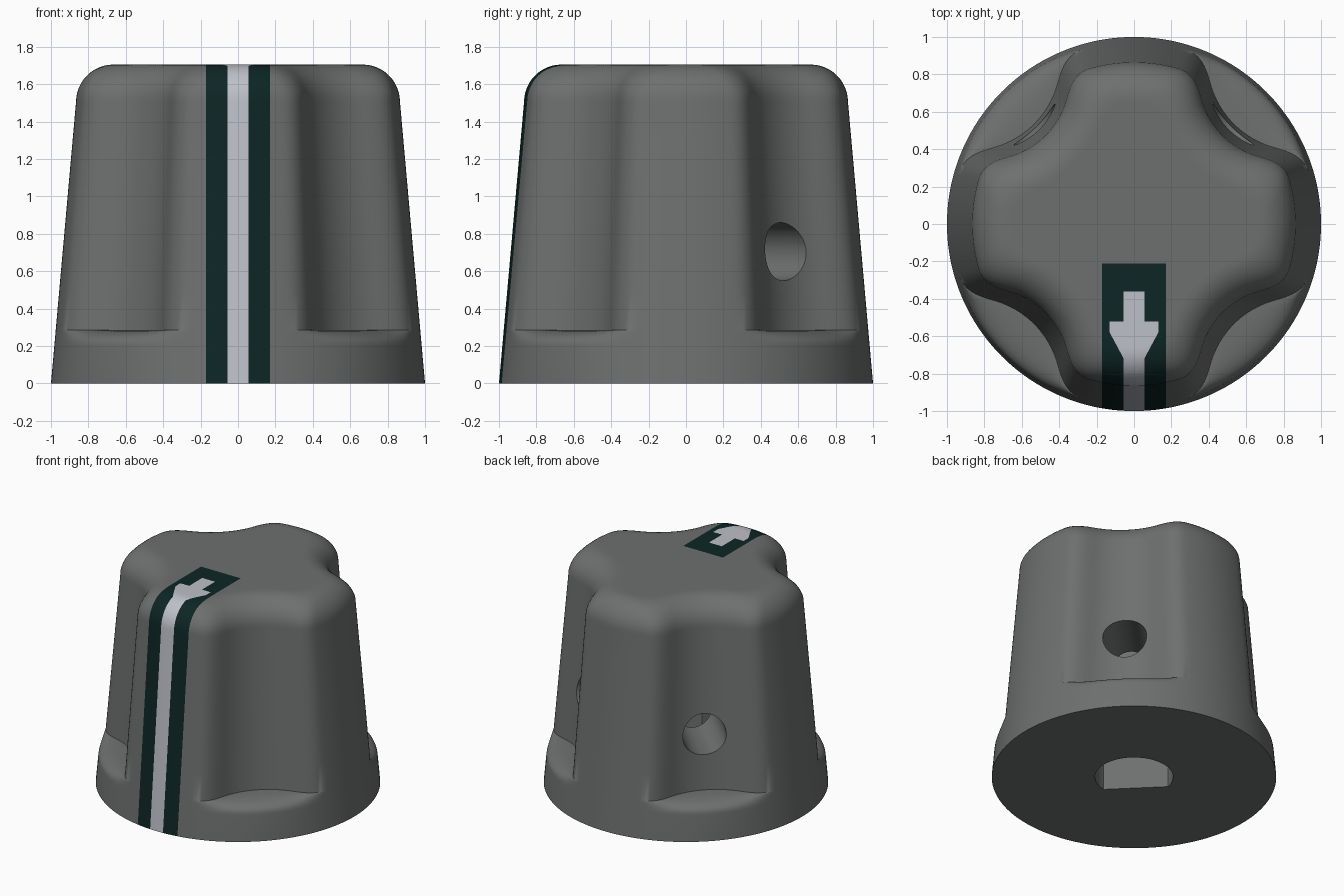
import bpy, bmesh, math
from mathutils import Vector, Matrix

if "Cube" in bpy.data.objects:
    bpy.data.objects.remove(bpy.data.objects["Cube"])

SEG = 256
LEDGE_LO, LEDGE_HI = 0.2, 0.285      # ledge under each finger scallop
SHOULDER, FILLET = 1.505, 0.2        # rounded top edge
SCALLOP_D, SCALLOP_R, BLEND = 1.275, 0.5, 0.13


def material(name, rgb):
    m = bpy.data.materials.new(name)
    m.diffuse_color = (*rgb, 1)
    m.use_nodes = True
    m.node_tree.nodes["Principled BSDF"].inputs["Base Color"].default_value = m.diffuse_color
    return m


MATS = [material("grey_plastic", (0.155, 0.162, 0.16)),
        material("dark_green_paint", (0.0037, 0.019, 0.018)),
        material("pale_grey_paint", (0.51, 0.53, 0.58))]


def taper(z):
    return 1 - 0.089 * min(z, SHOULDER)


def section(r, a):
    """Distance to the knob outline: unit circle minus a scallop, softly blended."""
    # a is the angle from the nearest scallop axis
    c = r - 1
    g = SCALLOP_R - math.hypot(r * math.cos(a) - SCALLOP_D, r * math.sin(a))
    h = max(BLEND - abs(c - g), 0) / BLEND
    return max(c, g) + h * h * BLEND / 4


def radius(ang, z, inset):
    a = (ang % (math.pi / 2)) - math.pi / 4
    s = taper(z)
    lo, hi = 0.1, 1.05
    for _ in range(22):
        mid = (lo + hi) / 2
        if section(mid, a) * s < -inset:
            lo = mid
        else:
            hi = mid
    return lo * s


def build_body():
    # rings: height, inset, share of scallop depth
    rings = [(0, 0, 0), (LEDGE_LO, 0, 0)]
    for i in range(1, 13):
        t = i / 12 * math.pi / 2
        rings.append((LEDGE_LO + (LEDGE_HI - LEDGE_LO) * math.sin(t) ** 0.8,
                      0, 1 - math.cos(t) ** 0.8))
    rings += [(LEDGE_HI + (SHOULDER - LEDGE_HI) * i / 6, 0, 1) for i in range(1, 7)]
    for i in range(1, 13):
        t = i / 12 * math.pi / 2
        rings.append((SHOULDER + FILLET * math.sin(t), FILLET * (1 - math.cos(t)), 1))
    rings.append((SHOULDER + FILLET, FILLET + 0.015, 1))

    bm = bmesh.new()
    loops = []
    for z, inset, share in rings:
        loop = []
        for i in range(SEG):
            a = math.tau * i / SEG
            r = taper(z)
            if share:
                r += (radius(a, z, inset) - r) * share
            loop.append(bm.verts.new((r * math.cos(a), r * math.sin(a), z)))
        loops.append(loop)
    for lower, upper in zip(loops, loops[1:]):
        for i in range(SEG):
            j = (i + 1) % SEG
            bm.faces.new((lower[i], lower[j], upper[j], upper[i]))
    bm.faces.new(loops[0][::-1])
    bm.faces.new(loops[-1])
    return bm


def cut(bm, co, no, top_only=False):
    """Slice the front of the knob (or only its top) along a vertical plane."""
    zmin = 1.55 if top_only else 0.0
    faces = []
    for f in bm.faces:
        c = f.calc_center_median()
        cap = f.normal.z > 0.99 and c.z > 1.7
        if cap or (c.y < -0.15 and abs(c.x) < 0.4 and c.z > zmin and f.normal.z > -0.5):
            faces.append(f)
    geom = set(faces)
    for f in faces:
        geom.update(f.edges)
        geom.update(f.verts)
    bmesh.ops.bisect_plane(bm, geom=list(geom), dist=1e-5, plane_co=co, plane_no=no)
    bm.normal_update()


BAND, LINE, HEAD = 0.17, 0.055, 0.13   # half widths of the painted marks


def paint(bm):
    bm.normal_update()
    for y in (-0.21, -0.36, -0.52, -0.58):
        cut(bm, (0, y, 0), (0, 1, 0), True)
    for s in (-1, 1):
        cut(bm, (s * BAND, 0, 0), (1, 0, 0))
        cut(bm, (s * LINE, 0, 0), (1, 0, 0))
        cut(bm, (s * HEAD, 0, 0), (1, 0, 0), True)
        cut(bm, (s * HEAD, -0.58, 0), (0.14, -s * 0.075, 0), True)
    for f in bm.faces:
        c = f.calc_center_median()
        x, y = abs(c.x), c.y
        if y > -0.21 or x > BAND or f.normal.z < -0.5:
            continue
        f.material_index = 1
        half = LINE if y < -0.36 else 0
        if c.z > 1.5 and -0.58 < y < -0.52:
            half = HEAD
        elif c.z > 1.5 and -0.72 < y <= -0.58:
            half = max(LINE, HEAD - (-0.58 - y) * 0.075 / 0.14)
        if x < half:
            f.material_index = 2


def to_object(name, bm):
    bmesh.ops.recalc_face_normals(bm, faces=bm.faces)
    me = bpy.data.meshes.new(name)
    bm.to_mesh(me)
    bm.free()
    ob = bpy.data.objects.new(name, me)
    bpy.context.collection.objects.link(ob)
    return ob


def bore_cutter():
    # D-shaped shaft socket
    bm = bmesh.new()
    n, flat, r = Vector((-1, -1, 0)).normalized(), 0.155, 0.275
    side = Vector((-n.y, n.x, 0))
    a0 = math.acos(flat / r)
    pts = []
    for i in range(49):
        a = a0 + (math.tau - 2 * a0) * i / 48
        pts.append(n * (r * math.cos(a)) + side * (r * math.sin(a)))
    face = bm.faces.new([bm.verts.new((p.x, p.y, -0.1)) for p in pts])
    up = bmesh.ops.extrude_face_region(bm, geom=[face])["geom"]
    bmesh.ops.translate(bm, vec=(0, 0, 1.3), verts=[v for v in up if isinstance(v, bmesh.types.BMVert)])
    return to_object("socket_cutter", bm)


def screw_cutter(angle):
    # set screw hole running from the socket out through a scallop
    bm = bmesh.new()
    m = (Matrix.Translation((0, 0, 0.705)) @ Matrix.Rotation(angle, 4, 'Z')
         @ Matrix.Translation((0.55, 0, 0)) @ Matrix.Rotation(math.pi / 2, 4, 'Y'))
    bmesh.ops.create_cone(bm, cap_ends=True, segments=48, radius1=0.155, radius2=0.155,
                          depth=1.1, matrix=m)
    return to_object("screw_cutter", bm)


body = build_body()
paint(body)
knob = to_object("knob_body", body)
for m in MATS:
    knob.data.materials.append(m)

bpy.context.view_layer.objects.active = knob
knob.select_set(True)
for cutter in (bore_cutter(), screw_cutter(math.radians(45)), screw_cutter(math.radians(135))):
    cutter.hide_render = True
    mod = knob.modifiers.new("cut", 'BOOLEAN')
    mod.operation, mod.solver, mod.object = 'DIFFERENCE', 'EXACT', cutter
    bpy.ops.object.modifier_apply(modifier=mod.name)
    bpy.data.objects.remove(cutter)

bpy.ops.object.shade_smooth_by_angle(angle=math.radians(35))
